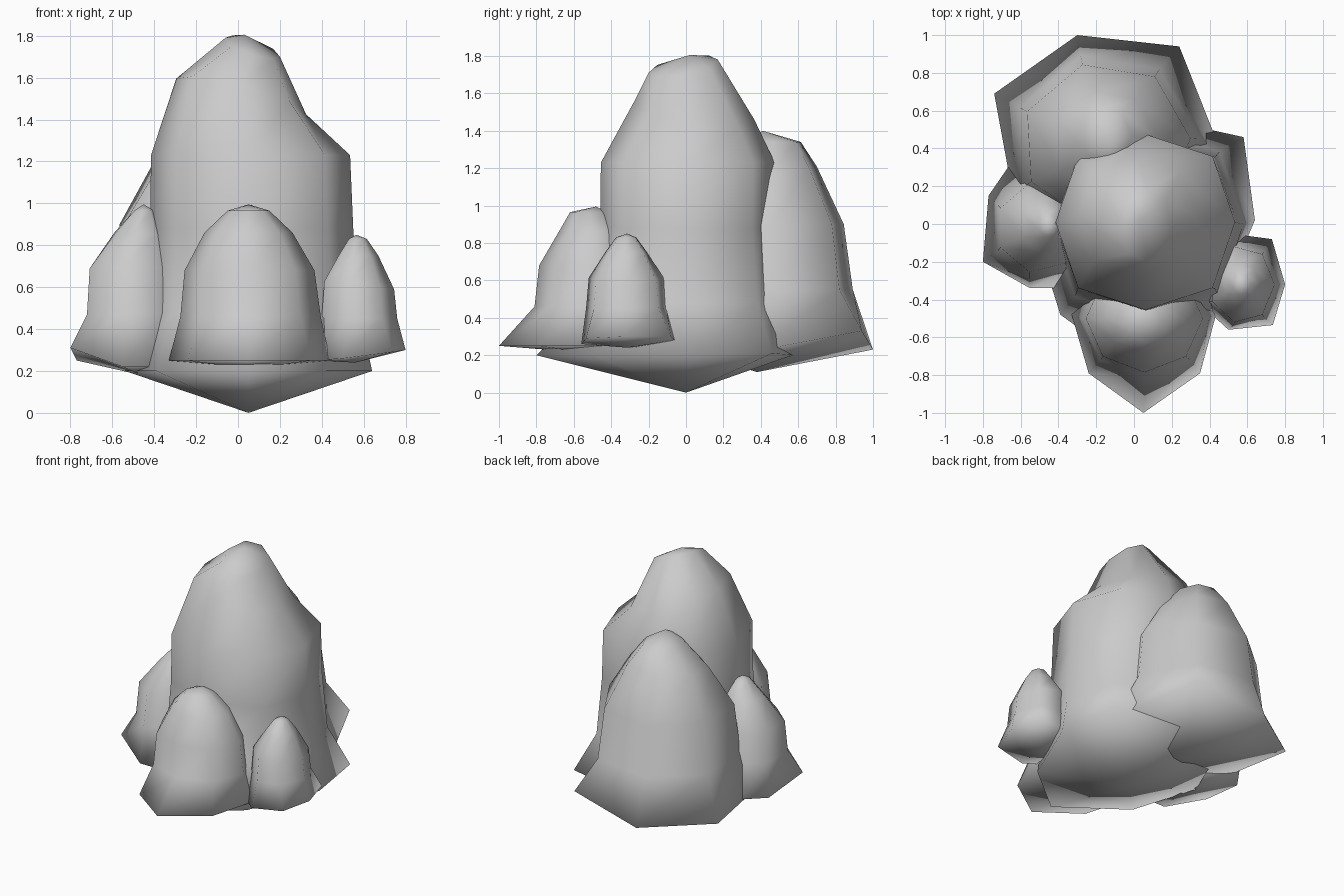
import bpy, bmesh, math


def rock(name, centre, base, start, rings, top, bottom, bulge=1.0):
    """Stack rings over an irregular base outline, closed by a top and a bottom point.
    base: (x, y, z) outline, anticlockwise; start: angle of its first corner in degrees.
    rings: (radius x, radius y, shift x, shift y, z, tilt x, tilt y).
    bulge: widens every other corner."""
    n = len(base)
    bm = bmesh.new()
    loops = [[bm.verts.new(p) for p in base]]
    for rx, ry, dx, dy, z, tx, ty in rings:
        loop = []
        for i in range(n):
            a = math.radians(start) + 2 * math.pi * i / n
            c, s = math.cos(a), math.sin(a)
            k = bulge if i % 2 else 1.0
            loop.append(bm.verts.new((centre[0] + dx + rx * k * c,
                                      centre[1] + dy + ry * k * s,
                                      z + tx * c + ty * s)))
        loops.append(loop)
    peak, foot = bm.verts.new(top), bm.verts.new(bottom)
    for lo, hi in zip(loops, loops[1:]):
        for i in range(n):
            j = (i + 1) % n
            bm.faces.new((lo[i], lo[j], hi[j], hi[i]))
    for i in range(n):
        j = (i + 1) % n
        bm.faces.new((loops[-1][i], loops[-1][j], peak))
        bm.faces.new((loops[0][j], loops[0][i], foot))
    bmesh.ops.recalc_face_normals(bm, faces=bm.faces)
    for f in bm.faces:
        f.smooth = True  # soft all over, as in worn stone
    mesh = bpy.data.meshes.new(name)
    bm.to_mesh(mesh)
    bm.free()
    obj = bpy.data.objects.new(name, mesh)
    bpy.context.collection.objects.link(obj)


# Tall central rock
rock("main_rock", (0.06, 0.0),
     [(0.64, 0.02, 0.2), (0.58, 0.46, 0.21), (0.08, 0.57, 0.2), (-0.36, 0.42, 0.2),
      (-0.54, 0, 0.2), (-0.39, -0.48, 0.2), (0.05, -0.8, 0.2), (0.42, -0.5, 0.2)], 0,
     [(0.51, 0.51, 0.01, 0, 0.48, 0, 0),
      (0.485, 0.465, 0.005, 0.005, 0.88, 0, 0),
      (0.475, 0.465, 0, 0.01, 1.23, 0, 0),
      (0.31, 0.32, -0.045, 0.045, 1.51, -0.085, -0.05),
      (0.13, 0.185, 0.01, -0.015, 1.745, -0.045, 0.035)],
     (0.03, 0.02, 1.805), (0.05, 0, 0), 1.06)

# Large rock at the back
rock("back_rock", (-0.13, 0.42),
     [(0.47, 0.36, 0.22), (0.24, 0.94, 0.33), (-0.3, 1.0, 0.23), (-0.74, 0.69, 0.26),
      (-0.65, 0.2, 0.26), (-0.3, -0.08, 0.25), (0.2, 0.0, 0.23)], 3,
     [(0.49, 0.48, -0.02, 0.01, 0.55, 0, 0),
      (0.45, 0.43, -0.02, 0.01, 0.9, 0, 0),
      (0.28, 0.28, -0.02, 0.01, 1.17, 0, 0.04),
      (0.13, 0.16, -0.01, 0.04, 1.34, 0, 0)],
     (-0.12, 0.41, 1.40), (-0.13, 0.38, 0.11))

# Rock on the left
rock("left_rock", (-0.5, -0.02),
     [(-0.2, -0.05, 0.25), (-0.36, 0.2, 0.25), (-0.66, 0.31, 0.27), (-0.77, 0.15, 0.25),
      (-0.8, -0.2, 0.31), (-0.55, -0.34, 0.22), (-0.4, -0.34, 0.22)], 0,
     [(0.245, 0.28, 0, 0, 0.47, 0, 0),
      (0.225, 0.24, -0.005, 0, 0.69, 0, 0),
      (0.13, 0.14, 0.03, 0.01, 0.86, 0, 0.01),
      (0.05, 0.06, 0.05, 0.01, 0.965, 0, 0)],
     (-0.45, -0.01, 0.995), (-0.46, -0.02, 0.18))

# Rock at the front
rock("front_rock", (0.05, -0.5),
     [(0.44, -0.46, 0.25), (0.33, -0.2, 0.25), (0.05, -0.1, 0.25), (-0.24, -0.2, 0.25),
      (-0.33, -0.48, 0.25), (-0.24, -0.79, 0.25), (0.05, -1.0, 0.25),
      (0.35, -0.79, 0.25)], 0,
     [(0.335, 0.31, 0.01, 0, 0.46, 0, 0),
      (0.31, 0.285, 0.005, 0, 0.68, 0, 0),
      (0.21, 0.18, 0, 0, 0.86, 0, 0),
      (0.10, 0.10, 0, -0.02, 0.965, 0, 0)],
     (0.05, -0.48, 0.995), (0.05, -0.5, 0.21))

# Small rock on the right
rock("right_rock", (0.57, -0.32),
     [(0.8, -0.32, 0.3), (0.73, -0.08, 0.3), (0.58, -0.06, 0.28), (0.4, -0.2, 0.25),
      (0.37, -0.44, 0.25), (0.5, -0.56, 0.26), (0.735, -0.535, 0.29)], 0,
     [(0.19, 0.22, 0, 0, 0.45, 0, 0),
      (0.175, 0.205, 0, 0, 0.61, -0.02, 0),
      (0.1, 0.115, 0, 0, 0.75, 0, 0),
      (0.045, 0.055, 0, 0, 0.83, 0, 0)],
     (0.565, -0.315, 0.85), (0.56, -0.31, 0.24))
